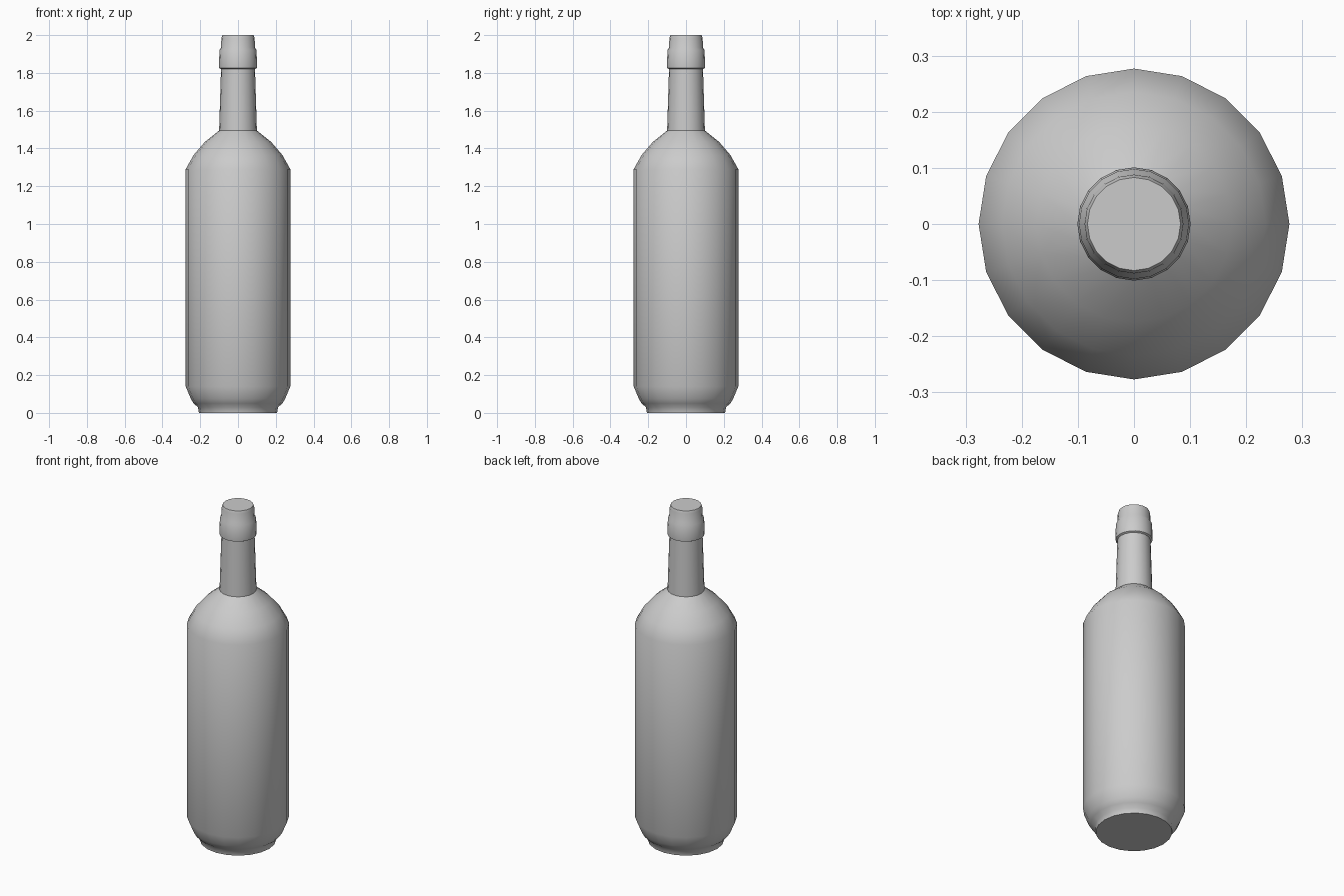
import bpy, bmesh, math

if "Cube" in bpy.data.objects:
    bpy.data.objects.remove(bpy.data.objects["Cube"])

SIDES = 20


def revolve(name, profile, cap_bottom=False, cap_top=False):
    """Turn a list of (radius, height) points around the z axis."""
    bm = bmesh.new()
    rings = []
    for r, z in profile:
        rings.append([bm.verts.new((r * math.cos(2 * math.pi * i / SIDES),
                                    r * math.sin(2 * math.pi * i / SIDES), z))
                      for i in range(SIDES)])
    for low, high in zip(rings, rings[1:]):
        for i in range(SIDES):
            j = (i + 1) % SIDES
            bm.faces.new((low[i], low[j], high[j], high[i]))
    if cap_bottom:
        bm.faces.new(rings[0][::-1])
    if cap_top:
        bm.faces.new(rings[-1])
    mesh = bpy.data.meshes.new(name)
    bm.to_mesh(mesh)
    bm.free()
    obj = bpy.data.objects.new(name, mesh)
    bpy.context.collection.objects.link(obj)
    bpy.ops.object.select_all(action='DESELECT')
    obj.select_set(True)
    bpy.context.view_layer.objects.active = obj
    bpy.ops.object.shade_smooth_by_angle(angle=math.radians(42))
    return obj


# Bottle: foot, rounded base, straight body, shoulder and neck
revolve("bottle_body", [
    (0.207, 0.0), (0.212, 0.03), (0.235, 0.05), (0.25, 0.075), (0.277, 0.14),
    (0.277, 1.29), (0.235, 1.365), (0.175, 1.435), (0.1, 1.495),
    (0.09, 1.82),
], cap_bottom=True)

# Collar and closed mouth, continuing from the neck's top ring
revolve("collar_and_mouth", [
    (0.09, 1.82), (0.1, 1.825), (0.101, 1.84), (0.098, 1.92),
    (0.09, 1.935), (0.088, 1.985), (0.083, 2.0),
], cap_top=True)
